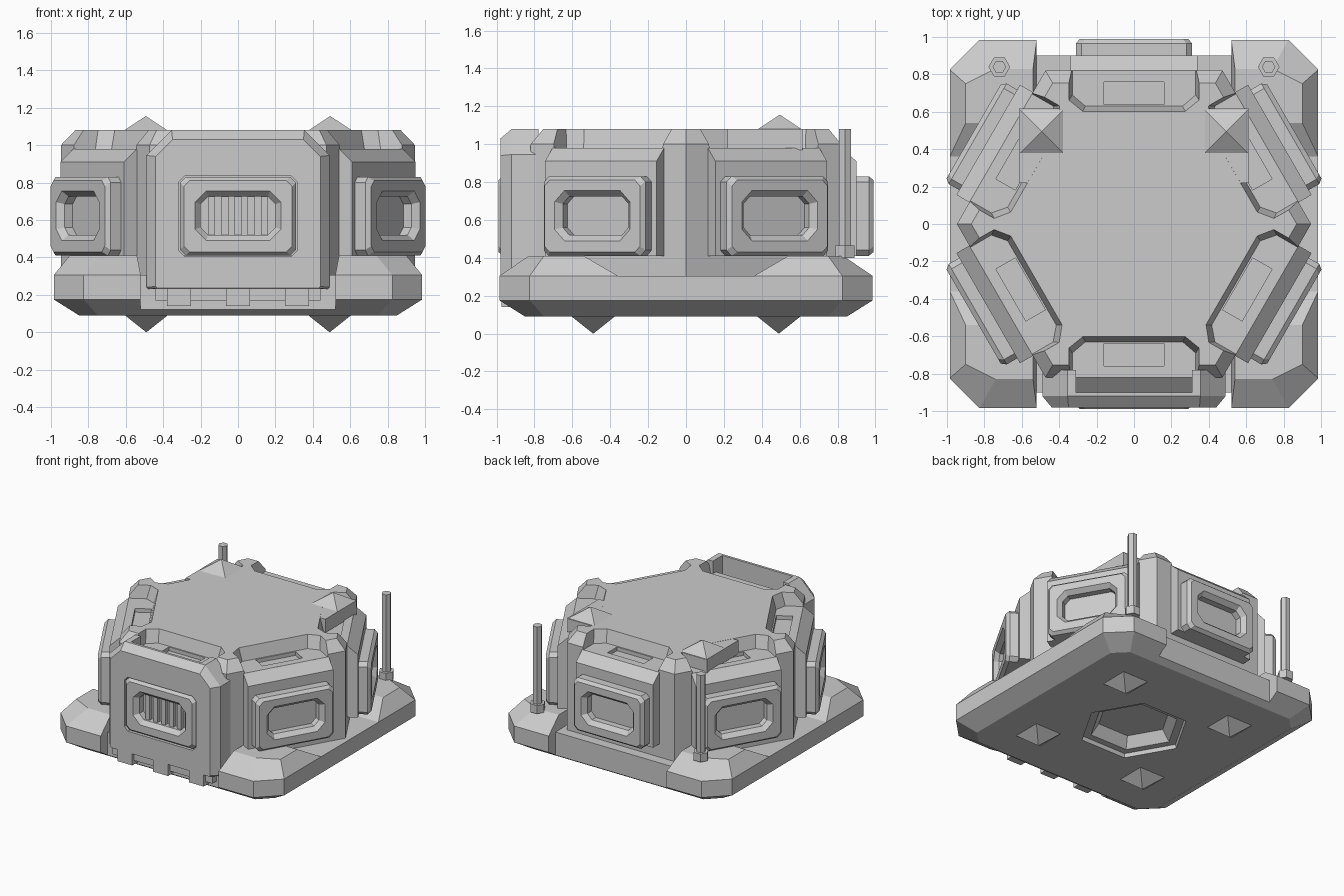
import bpy, bmesh
from math import cos, sin, pi, radians

old = bpy.data.objects.get("Cube")
if old:
    bpy.data.objects.remove(old, do_unlink=True)

grey = bpy.data.materials.new("plain grey")
grey.use_nodes = True
grey.diffuse_color = (0.6, 0.6, 0.6, 1)
grey.node_tree.nodes["Principled BSDF"].inputs["Base Color"].default_value = (0.6, 0.6, 0.6, 1)


def loft(name, rings, cap_start=True, cap_end=True):
    """Bridge rings of equal point count into one flat-shaded part."""
    bm = bmesh.new()
    rows = [[bm.verts.new(p) for p in ring] for ring in rings]
    n = len(rows[0])
    for a, b in zip(rows, rows[1:]):
        for i in range(n):
            j = (i + 1) % n
            bm.faces.new((a[i], a[j], b[j], b[i]))
    if cap_start:
        bm.faces.new(rows[0][::-1])
    if cap_end:
        bm.faces.new(rows[-1])
    bmesh.ops.recalc_face_normals(bm, faces=bm.faces)
    mesh = bpy.data.meshes.new(name)
    bm.to_mesh(mesh)
    bm.free()
    mesh.materials.append(grey)
    ob = bpy.data.objects.new(name, mesh)
    bpy.context.collection.objects.link(ob)
    return ob


def ngon(sides, r, z, cx=0, cy=0, turn=0.0):
    return [(cx + r * cos(turn + 2 * pi * i / sides),
             cy + r * sin(turn + 2 * pi * i / sides), z) for i in range(sides)]


def box(name, x0, x1, y0, y1, z0, z1):
    return loft(name, [[(x0, y0, z), (x1, y0, z), (x1, y1, z), (x0, y1, z)] for z in (z0, z1)])


def octagon(w, z0, z1, top, low=None):
    """Rectangle outline with clipped corners, as (across, height)."""
    low = top if low is None else low
    return [(-w + low, z0), (w - low, z0), (w, z0 + low), (w, z1 - top),
            (w - top, z1), (-w + top, z1), (-w, z1 - top), (-w, z0 + low)]


def place(angle, u, d, z):
    """Point on a wall: u along it, d outward from the centre."""
    return (d * cos(angle) - u * sin(angle), d * sin(angle) + u * cos(angle), z)


def wall_ring(angle, outline, d):
    return [place(angle, u, d, z) for u, z in outline]


def cut(target, cutter):
    cutter.hide_render = True
    mod = target.modifiers.new("cut", 'BOOLEAN')
    mod.operation = 'DIFFERENCE'
    mod.solver = 'EXACT'
    mod.object = cutter
    bpy.context.view_layer.objects.active = target
    bpy.ops.object.modifier_apply(modifier=mod.name)
    bpy.data.objects.remove(cutter, do_unlink=True)


# Base slab with bevelled underside, front and back recesses, and hex well below
def slab_ring(half, clip, z):
    return [(x, y, z) for x, y in octagon(half, -half, half, clip)]


base = loft("base_slab", [slab_ring(0.85, 0.1, 0.09), slab_ring(0.985, 0.16, 0.175),
                          slab_ring(0.985, 0.16, 0.305)])
for s in (-1, 1):
    cut(base, box("recess_cutter", -0.52, 0.52, min(s * 0.9, s * 1.2), max(s * 0.9, s * 1.2), 0, 0.5))
cut(base, loft("well_cutter", [ngon(6, 0.41, 0.05), ngon(6, 0.39, 0.12),
                               ngon(6, 0.33, 0.12), ngon(6, 0.27, 0.2)]))

# Raised corner pads and pointed feet
for sx in (-1, 1):
    for sy in (-1, 1):
        low = [(0.52, 0.36), (0.985, 0.36), (0.985, 0.825), (0.825, 0.985), (0.52, 0.985)]
        high = [(0.54, 0.54), (0.9, 0.54), (0.9, 0.75), (0.74, 0.83), (0.54, 0.83)]
        loft("corner_pad", [[(sx * x, sy * y, z) for x, y in ring]
                            for ring, z in ((low, 0.30), (low, 0.305), (high, 0.41))])
        loft("foot_spike", [ngon(4, 0.17, 0.095, sx * 0.49, sy * 0.49, pi / 4),
                            ngon(4, 0.001, 0, sx * 0.49, sy * 0.49, pi / 4)])

# Hexagonal body with a roof notch over every wall
body = loft("hex_body", [ngon(6, 0.947, 0.25), ngon(6, 0.947, 1.0), ngon(6, 0.87, 1.08)])
walls = [radians(30 + 60 * i) for i in range(6)]


def notch_ring(angle, grow, z):
    plan = [(-0.33, 1.1), (-0.33, 0.69), (-0.26, 0.63), (0.26, 0.63), (0.33, 0.69), (0.33, 1.1)]
    return [place(angle, u * (1 + grow * 2), d - grow if d < 1 else d, z) for u, d in plan]


for a in walls:
    cut(body, loft("notch_cutter", [notch_ring(a, 0, 0.98), notch_ring(a, 0.03, 1.09),
                                    notch_ring(a, 0.03, 1.2)]))
    pit = [(-0.16, 0.64), (0.16, 0.64), (0.16, 0.76), (-0.16, 0.76)]
    cut(body, loft("pit_cutter", [[place(a, u, d, z) for u, d in pit] for z in (0.95, 1.1)]))

# Wall modules with sloped tops, each carrying a deep window frame
for a in walls:
    profile = [(0.79, 0.41), (0.9, 0.41), (0.9, 0.91), (0.82, 0.98), (0.79, 0.98)]
    loft("wall_module", [[place(a, u, d, z) for d, z in profile] for u in (-0.34, 0.34)])
    outer = octagon(0.31, 0.41, 0.83, 0.03)
    hole = octagon(0.2, 0.52, 0.725, 0.04)
    loft("window_frame", [wall_ring(a, outer, 0.89), wall_ring(a, outer, 0.965),
                          wall_ring(a, octagon(0.29, 0.43, 0.81, 0.03), 0.99),
                          wall_ring(a, octagon(0.23, 0.49, 0.755, 0.06), 0.99),
                          wall_ring(a, hole, 0.955), wall_ring(a, hole, 0.905)])

# Front door plate around the front window, with posts joining it to the body
front = radians(-90)
edge = octagon(0.49, 0.23, 1.08, 0.135, 0.01)
opening = octagon(0.315, 0.405, 0.835, 0.03)
loft("door_plate", [wall_ring(front, edge, 0.9), wall_ring(front, edge, 0.92),
                    wall_ring(front, octagon(0.44, 0.235, 1.03, 0.09, 0.01), 0.98),
                    wall_ring(front, opening, 0.98), wall_ring(front, opening, 0.9),
                    wall_ring(front, edge, 0.9)], False, False)
for s in (-1, 1):
    post = [(0.31, 0.23), (0.49, 0.23), (0.49, 0.945), (0.355, 1.08), (0.31, 1.08)]
    loft("door_post", [wall_ring(front, [(s * u, z) for u, z in post], d) for d in (0.78, 0.9)])

# Door louvres, hinge bar and hinge blocks
for i in range(5):
    x = -0.14 + 0.07 * i
    box("louvre", x - 0.018, x + 0.018, -0.94, -0.9, 0.51, 0.73)
box("hinge_bar", -0.44, 0.44, -0.95, -0.88, 0.17, 0.235)
for x in (-0.315, 0, 0.315):
    box("hinge_block", x - 0.065, x + 0.065, -0.975, -0.88, 0.14, 0.235)

# Roof blocks with pyramid caps, and rear antennas
for s in (-1, 1):
    x0, x1 = sorted((s * 0.37, s * 0.615))
    box("roof_block", x0, x1, 0.22, 0.615, 0.97, 1.079)
    loft("roof_pyramid", [ngon(4, 0.172, 1.075, s * 0.493, 0.495, pi / 4),
                          ngon(4, 0.001, 1.155, s * 0.493, 0.495, pi / 4)])
    loft("antenna_foot", [ngon(6, 0.058, z, s * 0.72, 0.84) for z in (0.4, 0.465)])
    loft("antenna_rod", [ngon(6, 0.036, z, s * 0.72, 0.84) for z in (0.46, 1.08)])
